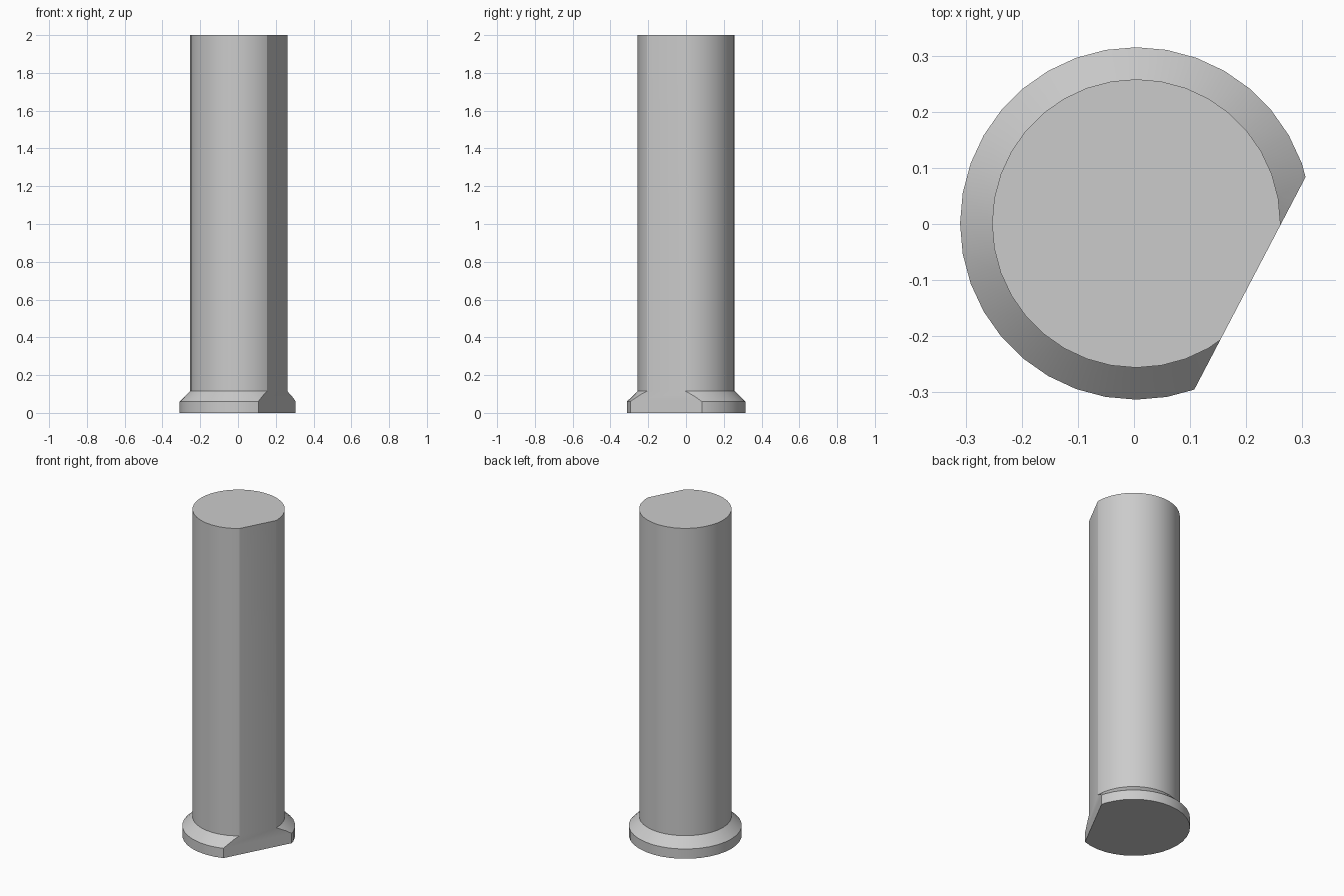
import bpy
import bmesh
import math
from mathutils import Matrix, Vector

cube = bpy.data.objects.get("Cube")
if cube:
    bpy.data.objects.remove(cube, do_unlink=True)

# Plain grey material
grey = bpy.data.materials.new("plain_grey")
grey.use_nodes = True
colour = (0.6, 0.6, 0.6, 1)
grey.diffuse_color = colour
grey.node_tree.nodes["Principled BSDF"].inputs["Base Color"].default_value = colour

SEGMENTS = 36
CENTRE = Vector((0.004, 0.001, 0))
FLAT_NORMAL = Vector((0.886, -0.464, 0)).normalized()
FLAT_DISTANCE = 0.229

# Half profile: base rim, sloped shoulder, long shaft
profile = [(0, 0), (0.314, 0), (0.314, 0.06), (0.257, 0.115), (0.257, 2), (0, 2)]
bm = bmesh.new()
points = [bm.verts.new((r, 0, z)) for r, z in profile]
edges = [bm.edges.new(pair) for pair in zip(points, points[1:])]
bmesh.ops.spin(bm, geom=points + edges, cent=(0, 0, 0), axis=(0, 0, 1),
               angle=math.tau, steps=SEGMENTS, use_duplicate=False)
bmesh.ops.remove_doubles(bm, verts=bm.verts, dist=0.0001)

# Full-height flat down one side
cut = bmesh.ops.bisect_plane(bm, geom=bm.verts[:] + bm.edges[:] + bm.faces[:],
                             plane_co=FLAT_NORMAL * FLAT_DISTANCE,
                             plane_no=FLAT_NORMAL, clear_outer=True)
rim = [e for e in cut["geom_cut"] if isinstance(e, bmesh.types.BMEdge)]
bmesh.ops.contextual_create(bm, geom=rim)
bmesh.ops.dissolve_limit(bm, angle_limit=math.radians(0.5),
                         verts=bm.verts, edges=bm.edges)
bmesh.ops.recalc_face_normals(bm, faces=bm.faces)
bmesh.ops.transform(bm, matrix=Matrix.Translation(CENTRE), verts=bm.verts)

mesh = bpy.data.meshes.new("flanged_pin")
bm.to_mesh(mesh)
bm.free()
mesh.materials.append(grey)
pin = bpy.data.objects.new("flanged_pin", mesh)
bpy.context.collection.objects.link(pin)

# Smooth round walls, crisp rims and flat
bpy.ops.object.select_all(action="DESELECT")
pin.select_set(True)
bpy.context.view_layer.objects.active = pin
bpy.ops.object.shade_smooth_by_angle(angle=math.radians(25))
